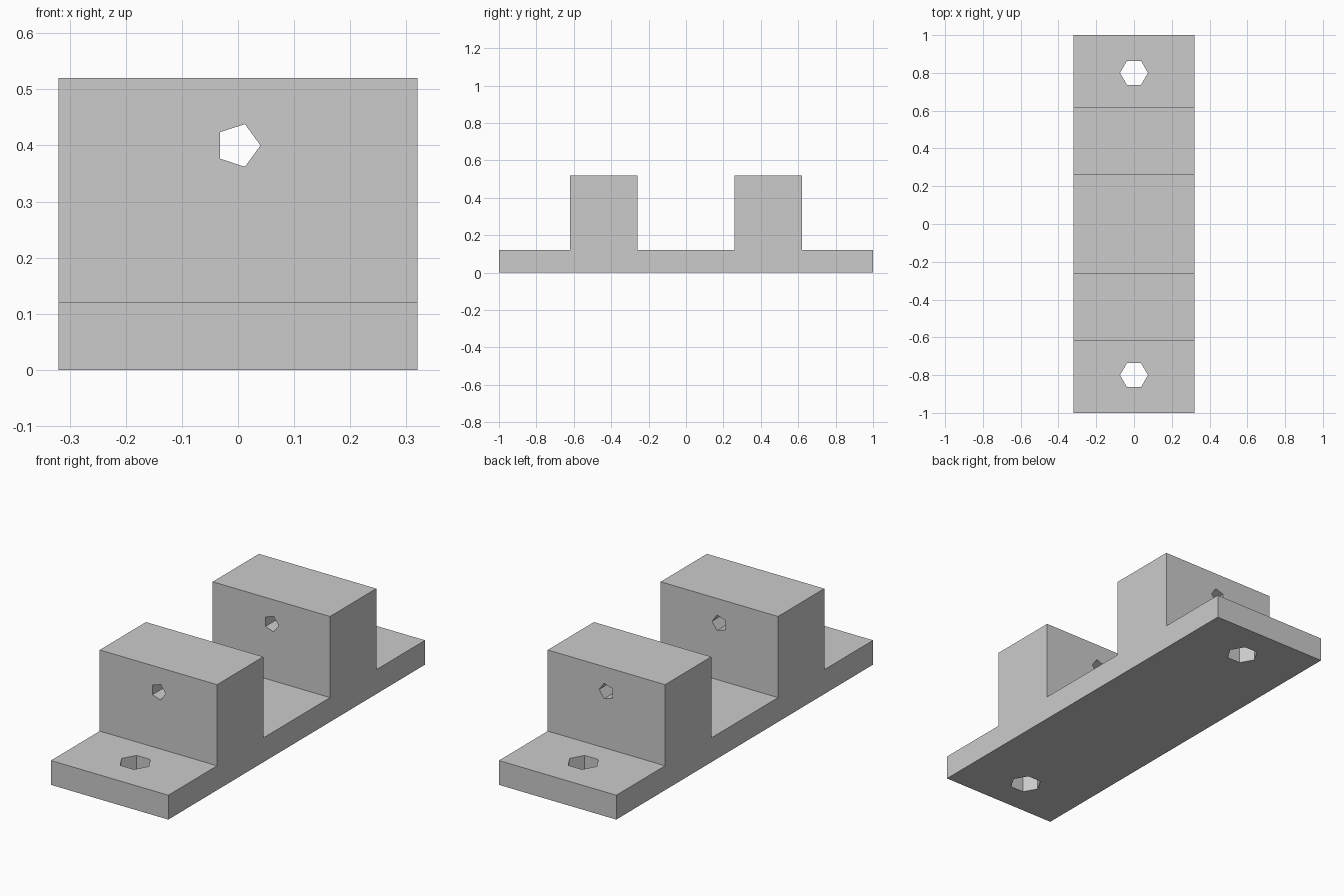
import bpy, bmesh
from math import cos, sin, tau
from mathutils import Vector

default = bpy.data.objects.get("Cube")
if default:
    bpy.data.objects.remove(default, do_unlink=True)

WIDTH, LENGTH = 0.64, 2.0
BASE_H, TOP_H = 0.12, 0.52
BLOCK_IN, BLOCK_OUT = 0.26, 0.62

grey = bpy.data.materials.new("plain grey")
grey.use_nodes = True
colour = (0.6, 0.6, 0.6, 1)
grey.diffuse_color = colour
grey.node_tree.nodes["Principled BSDF"].inputs["Base Color"].default_value = colour


def prism(name, points, sweep):
    """Extrude a closed flat outline along a vector."""
    bm = bmesh.new()
    face = bm.faces.new([bm.verts.new(p) for p in points])
    new = bmesh.ops.extrude_face_region(bm, geom=[face])["geom"]
    verts = [g for g in new if isinstance(g, bmesh.types.BMVert)]
    bmesh.ops.translate(bm, verts=verts, vec=Vector(sweep))
    bmesh.ops.recalc_face_normals(bm, faces=bm.faces)
    mesh = bpy.data.meshes.new(name)
    bm.to_mesh(mesh)
    bm.free()
    mesh.materials.append(grey)
    obj = bpy.data.objects.new(name, mesh)
    bpy.context.collection.objects.link(obj)
    return obj


def ring(sides, radius):
    """Regular polygon with its first corner on the positive axis."""
    return [(radius * cos(tau * i / sides), radius * sin(tau * i / sides))
            for i in range(sides)]


# Bracket body: side profile of a base plate with two upright blocks
half = [(BLOCK_IN, BASE_H), (BLOCK_IN, TOP_H), (BLOCK_OUT, TOP_H),
        (BLOCK_OUT, BASE_H), (LENGTH / 2, BASE_H), (LENGTH / 2, 0)]
profile = half + [(-y, z) for y, z in reversed(half)]
bracket = prism("bracket", [(-WIDTH / 2, y, z) for y, z in profile], (WIDTH, 0, 0))

# Cutters: six-sided screw holes and one five-sided rod hole through both blocks
cutters = [prism("screw_hole_cutter",
                 [(x, y + s * 0.8, -0.1) for x, y in ring(6, 0.074)], (0, 0, 0.4))
           for s in (-1, 1)]
cutters.append(prism("rod_hole_cutter",
                     [(x, -0.8, z + 0.4) for x, z in ring(5, 0.04)], (0, 1.6, 0)))

for cutter in cutters:
    cutter.hide_render = True
    cut = bracket.modifiers.new("hole", "BOOLEAN")
    cut.operation = "DIFFERENCE"
    cut.solver = "EXACT"
    cut.object = cutter

# Bake the holes into the bracket and drop the cutters
bpy.context.view_layer.update()
evaluated = bracket.evaluated_get(bpy.context.evaluated_depsgraph_get())
baked = bpy.data.meshes.new_from_object(evaluated)
bracket.modifiers.clear()
bracket.data = baked
for cutter in cutters:
    bpy.data.objects.remove(cutter, do_unlink=True)
